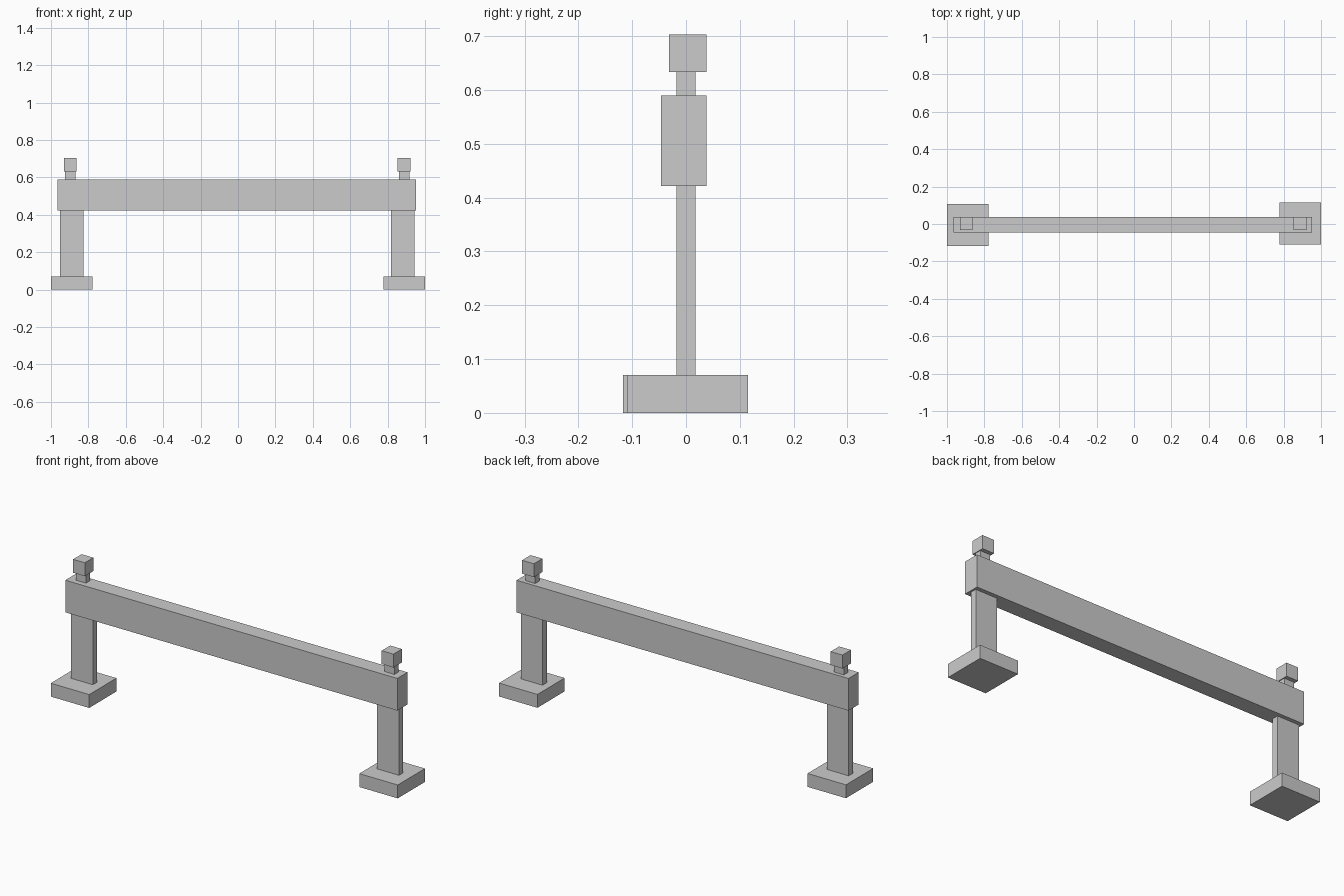
import bpy

if "Cube" in bpy.data.objects:
    bpy.data.objects.remove(bpy.data.objects["Cube"])


def box(name, x, y, z):
    """Axis-aligned box from (min, max) ranges."""
    bpy.ops.mesh.primitive_cube_add(
        size=1, location=[(a + b) / 2 for a, b in (x, y, z)])
    ob = bpy.context.object
    ob.name = name
    ob.scale = [b - a for a, b in (x, y, z)]
    bpy.ops.object.transform_apply(location=False, rotation=False, scale=True)
    return ob


def around(c, width):
    return (c - width / 2, c + width / 2)


# side, foot centre x / y, post centre x, finial centre x
ends = [("left", -0.889, -0.005, -0.890, -0.897),
        ("right", 0.889, 0.003, 0.880, 0.887)]

for side, foot_x, foot_y, post_x, cap_x in ends:
    # square foot plate
    box(side + "_foot", around(foot_x, 0.222), around(foot_y, 0.225), (0, 0.07))
    # flat upright post
    box(side + "_post", around(post_x, 0.126), around(0, 0.035), (0.07, 0.422))
    # narrow neck and cube finial above the beam
    box(side + "_neck", around(cap_x + 0.001, 0.057), around(0, 0.035), (0.59, 0.633))
    box(side + "_finial", around(cap_x, 0.068), around(0.003, 0.07), (0.633, 0.703))

# long cross beam
box("cross_beam", (-0.966, 0.953), (-0.046, 0.038), (0.422, 0.59))
